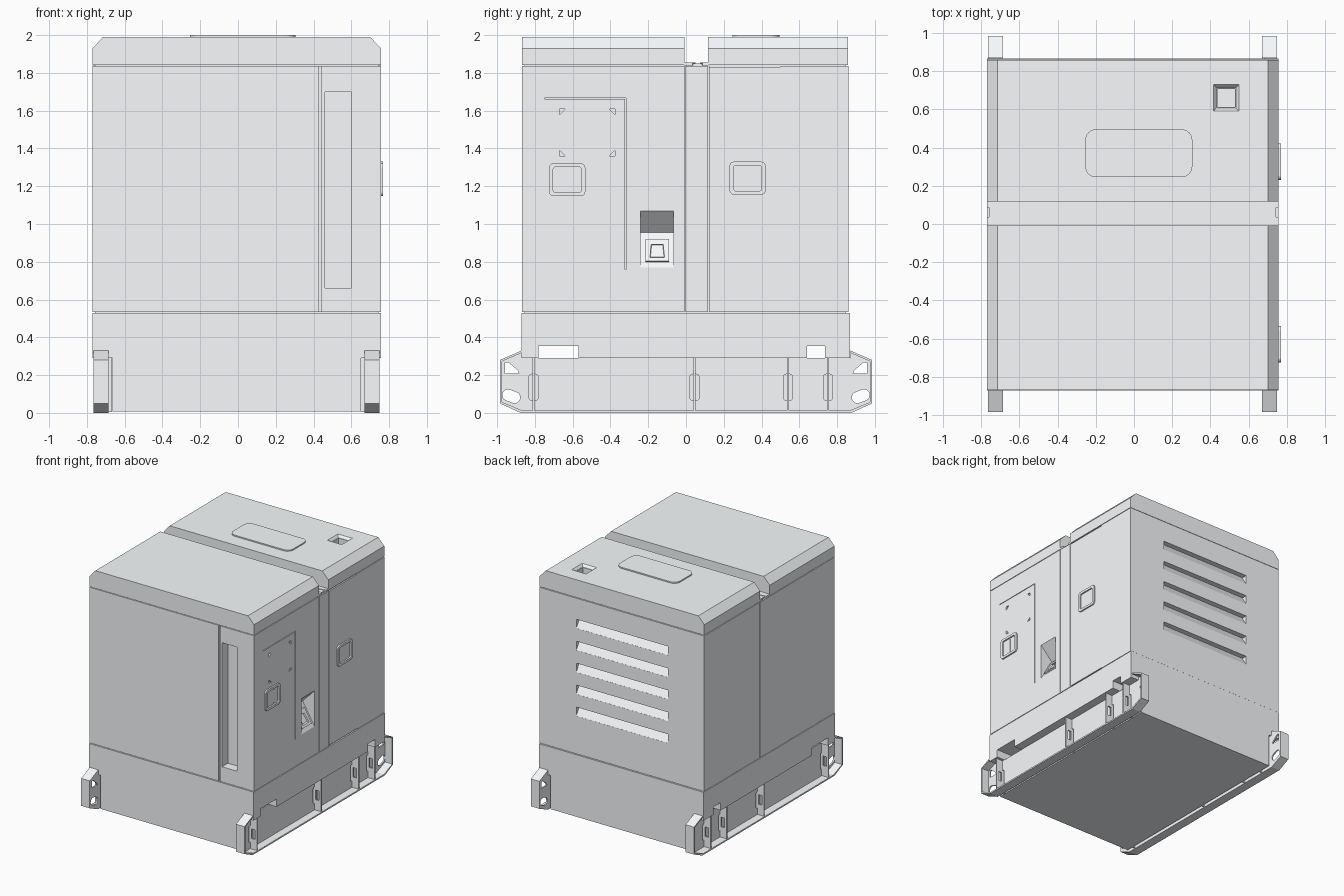
import bpy, bmesh, math
from mathutils import Vector

if "Cube" in bpy.data.objects:
    bpy.data.objects.remove(bpy.data.objects["Cube"])

CX = -0.0075                      # centre of the cabinet in x
XL, XR = -0.77, 0.756             # left and right cabinet faces

PAINT = bpy.data.materials.new("pale_paint")
PAINT.diffuse_color = (0.94, 0.965, 0.985, 1)
PAINT.use_nodes = True
PAINT.node_tree.nodes["Principled BSDF"].inputs["Base Color"].default_value = PAINT.diffuse_color


def prism(name, pts, axis, a, b, scale=1.0):
    """Extrude a 2D polygon along an axis from a to b; far end may be scaled."""
    cu = sum(p[0] for p in pts) / len(pts)
    cv = sum(p[1] for p in pts) / len(pts)
    bm = bmesh.new()

    def ring(d, s):
        out = []
        for u, v in pts:
            u, v = cu + (u - cu) * s, cv + (v - cv) * s
            co = {'x': (d, u, v), 'y': (u, d, v), 'z': (u, v, d)}[axis]
            out.append(bm.verts.new(Vector(co)))
        return out
    r0, r1 = ring(a, 1.0), ring(b, scale)
    bm.faces.new(r0)
    bm.faces.new(r1[::-1])
    n = len(pts)
    for i in range(n):
        j = (i + 1) % n
        bm.faces.new((r0[j], r0[i], r1[i], r1[j]))
    bmesh.ops.recalc_face_normals(bm, faces=bm.faces[:])
    me = bpy.data.meshes.new(name)
    bm.to_mesh(me)
    bm.free()
    me.materials.append(PAINT)
    ob = bpy.data.objects.new(name, me)
    bpy.context.collection.objects.link(ob)
    return ob


def rect(u0, u1, v0, v1):
    return [(u0, v0), (u1, v0), (u1, v1), (u0, v1)]


def rrect(u0, u1, v0, v1, r, n=5):
    pts = []
    for k, (u, v) in enumerate([(u1 - r, v1 - r), (u0 + r, v1 - r), (u0 + r, v0 + r), (u1 - r, v0 + r)]):
        for i in range(n + 1):
            t = math.pi / 2 * (k + i / n)
            pts.append((u + r * math.cos(t), v + r * math.sin(t)))
    return pts


def box(name, x0, x1, y0, y1, z0, z1):
    return prism(name, rect(x0, x1, y0, y1), 'z', z0, z1)


def cut(ob, cutters):
    """Subtract the cutters, bake the result and remove them."""
    for c in cutters:
        c.hide_render = True
        m = ob.modifiers.new("cut", 'BOOLEAN')
        m.operation, m.solver, m.object = 'DIFFERENCE', 'EXACT', c
    dg = bpy.context.evaluated_depsgraph_get()
    me = bpy.data.meshes.new_from_object(ob.evaluated_get(dg))
    ob.modifiers.clear()
    ob.data = me
    for c in cutters:
        bpy.data.objects.remove(c)


# Lower cabinet: narrow tank between the skids, wide band above with fork pockets
box("base_tank", -0.665, 0.65, -0.872, 0.867, 0.008, 0.29)
band = box("base_band", XL, XR, -0.872, 0.867, 0.29, 0.528)
cut(band, [box("pocket", -1, 1, y0, y1, 0.2, 0.355) for y0, y1 in ((-0.78, -0.57), (0.64, 0.735))])

# Set-back strips that make the horizontal shadow seams
for name, z in (("lower_seam", 0.53), ("upper_seam", 1.841)):
    box(name, XL + 0.012, XR - 0.012, -0.856, 0.848, z - 0.01, z + 0.01)

# Main cabinet
body = box("cabinet", XL, XR, -0.868, 0.861, 0.533, 1.837)
cutters = [
    box("c", 0.428, 0.442, -1, -0.835, 0.5, 1.9),                        # front seam
    box("c", 0.46, 0.60, -1, -0.79, 0.66, 1.70),                         # front tall recess
    box("c", XL - 0.1, XL + 0.01, 0.117, 0.123, 0.5, 1.9),               # left seam
    box("c", XR - 0.012, 1, -0.323, -0.317, 0.76, 1.668),                # control door
    box("c", XR - 0.012, 1, -0.75, -0.3235, 1.663, 1.668),
    box("c", XR - 0.012, 1, 0.1235, 0.50, 1.831, 1.9),                   # rear door
    box("c", XR - 0.012, 1, 0.1235, 0.50, 0.5, 0.538),
]
for y in (-0.005, 0.12):
    cutters.append(box("c", XR - 0.015, 1, y - 0.003, y + 0.003, 0.5, 1.9))
# Window corner marks on the control door
for y, sy in ((-0.67, 1), (-0.375, -1)):
    for z, sz in ((1.61, -1), (1.36, 1)):
        cutters.append(prism("c", [(y, z), (y + 0.032 * sy, z), (y, z + 0.032 * sz)], 'x', XR - 0.012, 1))
# Slanted socket recess on the right side
cutters.append(prism("c", [(XR + 0.02, 1.09), (XR, 1.07), (0.645, 0.955), (XR, 0.77), (XR + 0.02, 0.75)],
                     'y', -0.24, -0.065))
# Rear louvre slots: sloped floor rising inward
for i in range(5):
    zt = 1.66 - i * 0.184
    cutters.append(prism("c", [(0.90, zt), (0.90, zt - 0.075), (0.86, zt - 0.075), (0.815, zt - 0.005), (0.815, zt)],
                         'x', -0.435, 0.415))
cut(body, cutters)

# Socket frame and its hollow inside the slanted recess
frame = prism("socket_frame", [(0.66, 0.92), (0.682, 0.92), (0.748, 0.805), (0.73, 0.795), (0.66, 0.90)],
              'y', -0.215, -0.09)
cut(frame, [prism("c", rect(-0.198, -0.107, 0.815, 0.905), 'x', 0.78, 0.67, 0.6)])

# Door latches: raised rounded frame with a recessed paddle
for y0, z0, split in ((-0.725, 1.147, True), (0.23, 1.155, False)):
    y1, z1 = y0 + 0.192, z0 + 0.175
    latch = prism("latch_frame", rrect(y0, y1, z0, z1, 0.025), 'x', XR - 0.03, XR + 0.012)
    cut(latch, [prism("c", rrect(y0 + 0.022, y1 - 0.022, z0 + 0.02, z1 - 0.02, 0.012, 3), 'x', XR - 0.016, 1)])
    mid = y0 + 0.11 if split else y1 - 0.024
    prism("latch_paddle", rrect(y0 + 0.028, mid - 0.003, z0 + 0.026, z1 - 0.026, 0.008, 3), 'x', XR - 0.02, XR + 0.004)
    if split:
        prism("latch_lock", rrect(mid + 0.003, y1 - 0.028, z0 + 0.026, z1 - 0.026, 0.008, 3),
              'x', XR - 0.02, XR + 0.004)

# Roof caps with chamfered sides
roof = [(XL, 1.842), (XL, 1.93), (-0.715, 1.99), (0.70, 1.99), (XR, 1.93), (XR, 1.842)]
prism("roof_front", roof, 'y', -0.868, -0.008)
rear = prism("roof_rear", roof, 'y', 0.117, 0.858)
cut(rear, [prism("c", rect(0.415, 0.55, 0.59, 0.73), 'z', 1.9905, 1.97, 0.75),
           box("c", 0.437, 0.528, 0.613, 0.707, 1.90, 2.1)])
prism("roof_hatch", rrect(-0.255, 0.305, 0.245, 0.495, 0.055, 6), 'z', 1.98, 2.0)

# Rain channel strips between the roof caps, narrowing at the ends
for name, edge, inner, end in (("channel_front", -0.01, 0.05, 0.035), ("channel_rear", 0.12, 0.075, 0.088)):
    prism(name, [(XL, edge), (XR, edge), (XR, end), (0.69, inner), (-0.70, inner), (XL, end)], 'z', 1.84, 1.856)

# Skids: inner web with slots, wrapped outer flange and perforated ribs, one per side
RIBS = (-0.807, 0.045, 0.54, 0.752)


def neg(pts):
    return [(-y, z) for y, z in reversed(pts)]


for side, s in (("left", -1), ("right", 1)):
    xi, xo = CX + s * 0.678, CX + s * 0.757
    half = [(0.87, 0.33), (0.985, 0.28), (0.985, 0.05), (0.875, 0.0)]
    inner = [(0.865, 0.012), (0.973, 0.057), (0.973, 0.273), (0.87, 0.318)]
    web = prism(side + "_skid_web", half + neg(half) + [(-0.87, 0.29), (0.87, 0.29)], 'x', xi, xi + s * 0.012)
    holes = [prism("c", rrect(y - 0.024, y + 0.024, 0.065, 0.205, 0.015, 3), 'x', -1, 1) for y in RIBS]
    ca, sa = math.cos(0.35), math.sin(0.35)
    for e in (-1, 1):
        tri = [(0.958, 0.268), (0.958, 0.208), (0.885, 0.208), (0.887, 0.222), (0.94, 0.268)]
        holes.append(prism("c", [(e * y, z) for y, z in tri], 'x', -1, 1))
        slot = [(e * (0.925 + y * ca - z * sa), 0.088 + y * sa + z * ca)
                for y, z in rrect(-0.048, 0.048, -0.03, 0.03, 0.029)]
        holes.append(prism("c", slot, 'x', -1, 1))
    cut(web, holes)
    prism(side + "_skid_flange", half + neg(half) + neg(inner) + inner, 'x', xi, xo)
    for y in RIBS:
        x0, x1 = sorted((xi - s * 0.018, xo - s * 0.006))
        rib = box(side + "_skid_rib", x0, x1, y - 0.005, y + 0.005, 0.005, 0.29)
        h0, h1 = sorted((xi + s * 0.022, xo - s * 0.025))
        cut(rib, [box("c", h0, h1, y - 0.1, y + 0.1, 0.10, 0.18)])
